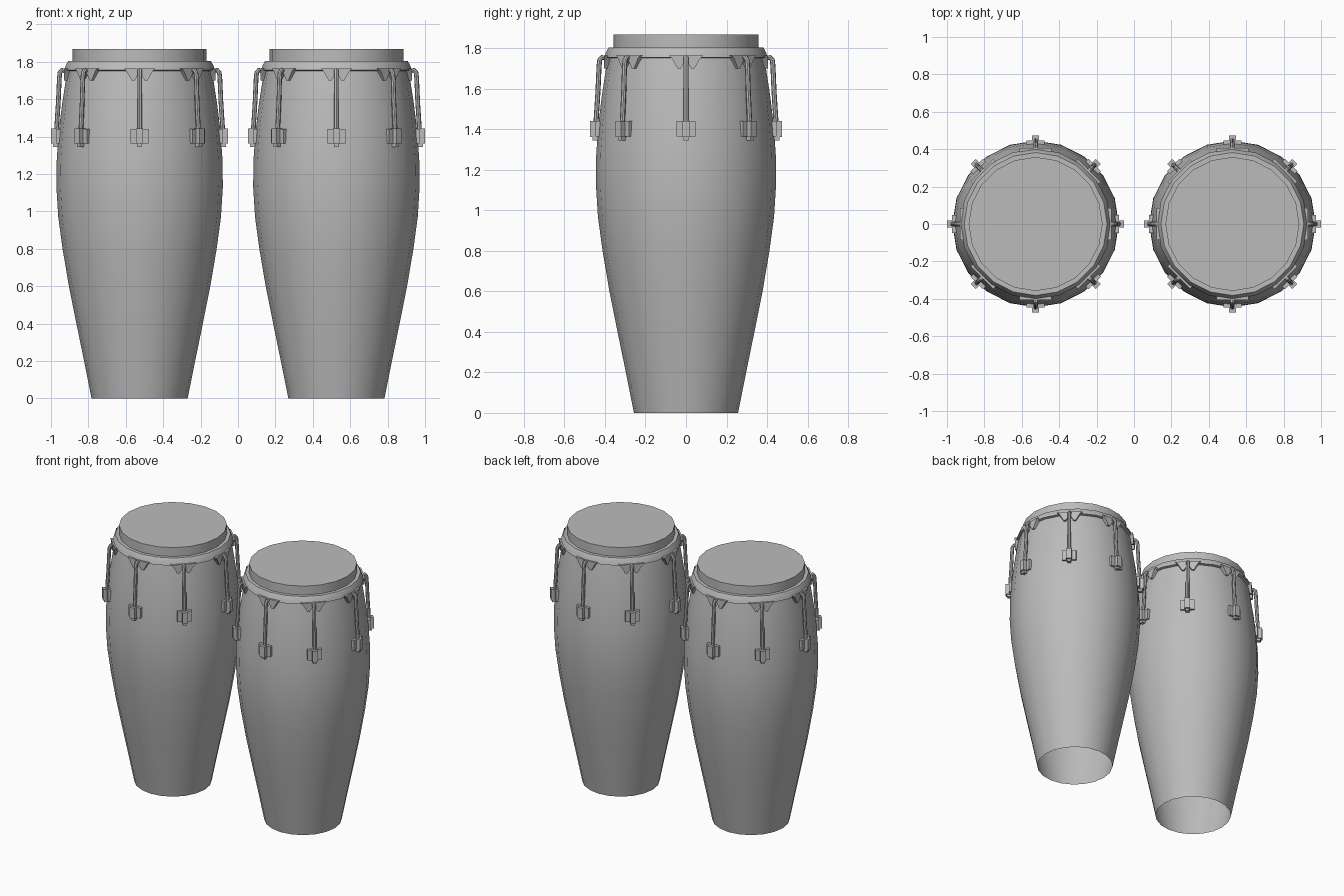
import bpy, bmesh, math
from mathutils import Vector, Matrix

cube = bpy.data.objects.get("Cube")
if cube:
    bpy.data.objects.remove(cube, do_unlink=True)

SIDES = 20
LUGS = 8
CENTRE = 0.526

grey = bpy.data.materials.new("plain grey")
grey.use_nodes = True
colour = (0.5, 0.5, 0.5, 1)
grey.diffuse_color = colour
grey.node_tree.nodes["Principled BSDF"].inputs["Base Color"].default_value = colour


def finish(bm, name, x, angle=35):
    bmesh.ops.recalc_face_normals(bm, faces=bm.faces)
    mesh = bpy.data.meshes.new(name)
    bm.to_mesh(mesh)
    bm.free()
    obj = bpy.data.objects.new(name, mesh)
    bpy.context.collection.objects.link(obj)
    mesh.materials.append(grey)
    obj.location.x = x
    bpy.ops.object.select_all(action='DESELECT')
    obj.select_set(True)
    bpy.context.view_layer.objects.active = obj
    bpy.ops.object.shade_smooth_by_angle(angle=math.radians(angle))
    return obj


def lathe(name, profile, x, cap=False):
    """Revolve (radius, height) pairs about the drum axis."""
    bm = bmesh.new()
    rings = []
    for r, z in profile:
        rings.append([bm.verts.new((r * math.cos(a), r * math.sin(a), z))
                      for a in (math.tau * i / SIDES for i in range(SIDES))])
    for low, high in zip(rings, rings[1:]):
        for i in range(SIDES):
            j = (i + 1) % SIDES
            bm.faces.new((low[i], low[j], high[j], high[i]))
    if cap:
        bm.faces.new(rings[-1])
    return finish(bm, name, x)


def box(bm, centre, size):
    """Box in lug space: x outward, y along the rim, z up."""
    matrix = Matrix.Translation(centre) @ Matrix.Diagonal((*size, 1))
    bmesh.ops.create_cube(bm, size=1, matrix=matrix)


def prism(bm, outline, inner, outer):
    """Extrude a (y, z) outline outward from inner to outer radius."""
    back = [bm.verts.new((inner, y, z)) for y, z in outline]
    front = [bm.verts.new((outer, y, z)) for y, z in outline]
    bm.faces.new(back)
    bm.faces.new(front)
    for i in range(len(outline)):
        j = (i + 1) % len(outline)
        bm.faces.new((back[i], back[j], front[j], front[i]))


def rod(bm, path, radius, sides=8):
    """Round rod along (radius, height) points in the plane y = 0."""
    points = [Vector((r, 0, z)) for r, z in path]
    rings = []
    for i, p in enumerate(points):
        along = (points[min(i + 1, len(points) - 1)] - points[max(i - 1, 0)]).normalized()
        side = Vector((0, 1, 0))
        up = along.cross(side)
        rings.append([bm.verts.new(p + radius * (math.cos(a) * side + math.sin(a) * up))
                      for a in (math.tau * k / sides for k in range(sides))])
    for a, b in zip(rings, rings[1:]):
        for k in range(sides):
            n = (k + 1) % sides
            bm.faces.new((a[k], a[n], b[n], b[k]))
    bm.faces.new(rings[0])
    bm.faces.new(rings[-1])


def repeat_round(bm):
    """Copy the part built on +x to every lug position."""
    source = bm.verts[:] + bm.edges[:] + bm.faces[:]
    for i in range(1, LUGS):
        copy = bmesh.ops.duplicate(bm, geom=source)["geom"]
        verts = [v for v in copy if isinstance(v, bmesh.types.BMVert)]
        bmesh.ops.rotate(bm, verts=verts, cent=(0, 0, 0),
                         matrix=Matrix.Rotation(math.tau * i / LUGS, 3, 'Z'))


SHELL = [(0.257, 0), (0.297, 0.2), (0.338, 0.4), (0.378, 0.6), (0.412, 0.8),
         (0.435, 0.97), (0.445, 1.13), (0.443, 1.28), (0.432, 1.43),
         (0.415, 1.57), (0.395, 1.7), (0.38, 1.78)]
RIM = [(0.38, 1.75), (0.402, 1.755), (0.395, 1.78), (0.382, 1.803), (0.355, 1.803)]
HEAD = [(0.358, 1.79), (0.358, 1.868)]

for side, x in (("left", CENTRE), ("right", -CENTRE)):
    # Shell open at the foot, metal rim and flat skin
    lathe(side + "_shell", SHELL, x)
    lathe(side + "_rim", RIM, x)
    lathe(side + "_head", HEAD, x, cap=True)

    # Tapered ears hanging from the rim, forked around the hook
    bm = bmesh.new()
    for s in (1, -1):
        prism(bm, [(s * y, z) for y, z in ((0.0, 1.765), (0.085, 1.765), (0.07, 1.75),
                                           (0.042, 1.7), (0.026, 1.7), (0.0, 1.745))],
              0.375, 0.405)
    repeat_round(bm)
    finish(bm, side + "_rim_ears", x)

    # Bent tension hooks
    bm = bmesh.new()
    rod(bm, [(0.385, 1.735), (0.4, 1.753), (0.415, 1.755), (0.426, 1.742),
             (0.429, 1.715), (0.435, 1.58), (0.444, 1.44), (0.446, 1.35)], 0.0125)
    repeat_round(bm)
    finish(bm, side + "_hooks", x)

    # Lug brackets: outer block, two wings and the nut below
    bm = bmesh.new()
    box(bm, (0.446, 0, 1.402), (0.054, 0.038, 0.08))
    box(bm, (0.435, 0, 1.402), (0.022, 0.095, 0.076))
    box(bm, (0.448, 0, 1.355), (0.028, 0.026, 0.02))
    repeat_round(bm)
    finish(bm, side + "_lugs", x)
